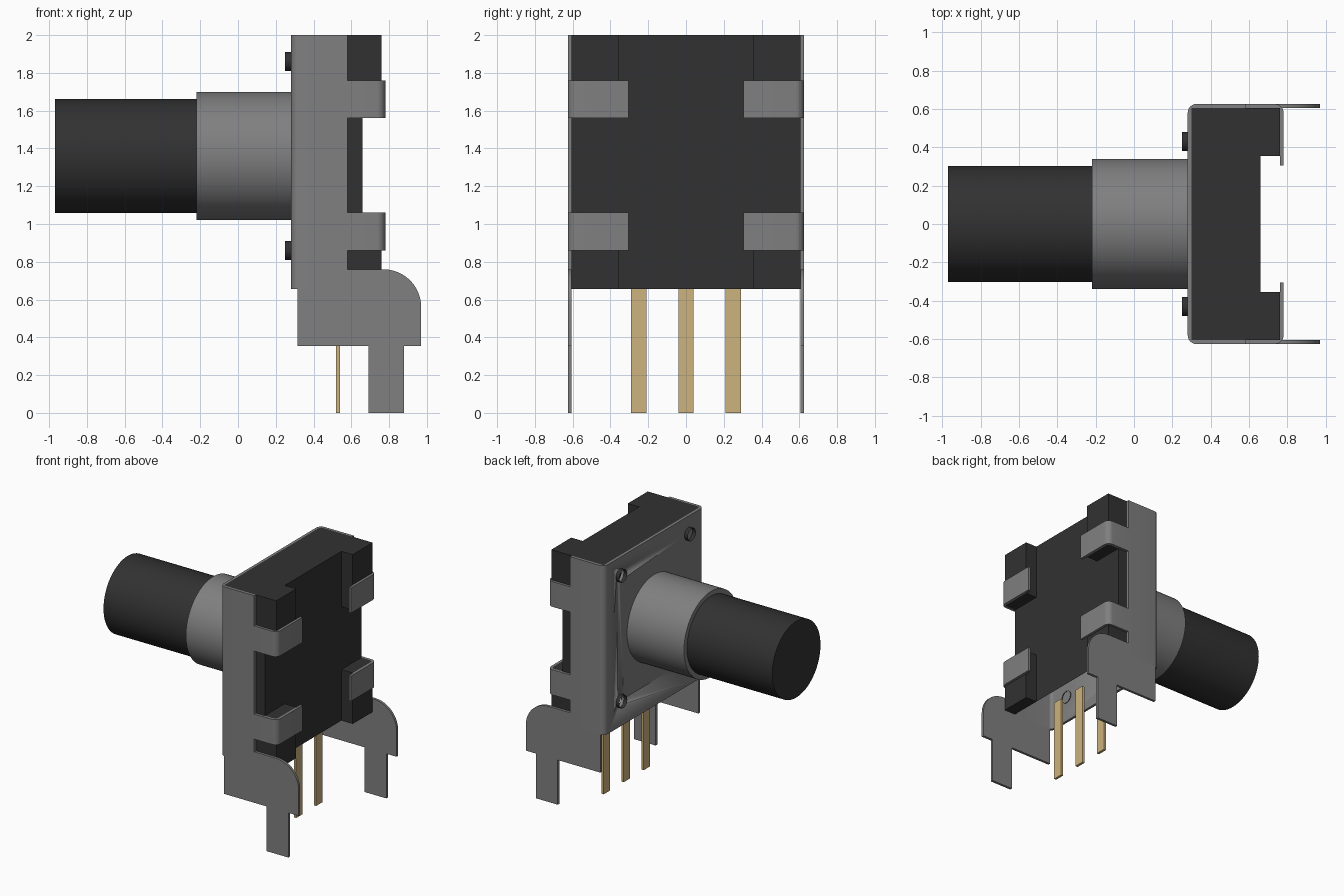
import bpy, bmesh, math
from mathutils import Vector

cube = bpy.data.objects.get("Cube")
if cube:
    bpy.data.objects.remove(cube, do_unlink=True)


def material(name, rgb):
    m = bpy.data.materials.new(name)
    m.use_nodes = True
    col = (*rgb, 1.0)
    m.diffuse_color = col
    m.node_tree.nodes["Principled BSDF"].inputs["Base Color"].default_value = col
    return m


BLACK = material("black plastic", (0.031, 0.031, 0.031))
GREY = material("grey metal", (0.215, 0.215, 0.215))
GOLD = material("gold contact", (0.61, 0.45, 0.21))


def finish(bm, name, mat, smooth=False, fix_normals=True):
    if fix_normals:
        bmesh.ops.recalc_face_normals(bm, faces=bm.faces)
    me = bpy.data.meshes.new(name)
    bm.to_mesh(me)
    bm.free()
    me.materials.append(mat)
    ob = bpy.data.objects.new(name, me)
    bpy.context.collection.objects.link(ob)
    if smooth:
        bpy.ops.object.select_all(action='DESELECT')
        ob.select_set(True)
        bpy.context.view_layer.objects.active = ob
        bpy.ops.object.shade_smooth_by_angle(angle=math.radians(35))
    return ob


def box(name, lo, hi, mat, open_dirs=()):
    """Box between two corners; faces whose normal is in open_dirs are removed."""
    bm = bmesh.new()
    bmesh.ops.create_cube(bm, size=1)
    lo, hi = Vector(lo), Vector(hi)
    for v in bm.verts:
        v.co = Vector([lo[i] + (v.co[i] + 0.5) * (hi[i] - lo[i]) for i in range(3)])
    bm.normal_update()
    gone = [f for f in bm.faces if any(f.normal.dot(Vector(d)) > 0.9 for d in open_dirs)]
    bmesh.ops.delete(bm, geom=gone, context='FACES')
    return finish(bm, name, mat, fix_normals=not open_dirs)


def prism(name, outline, axis, a, b, mat, smooth=False):
    """Extrude an outline along z (xy outline) or y (xz outline) from a to b."""
    bm = bmesh.new()
    place = (lambda p: (p[0], p[1], a)) if axis == 'z' else (lambda p: (p[0], a, p[1]))
    face = bm.faces.new([bm.verts.new(place(p)) for p in outline])
    ext = bmesh.ops.extrude_face_region(bm, geom=[face])
    move = (0, 0, b - a) if axis == 'z' else (0, b - a, 0)
    bmesh.ops.translate(bm, vec=move,
                        verts=[g for g in ext["geom"] if isinstance(g, bmesh.types.BMVert)])
    return finish(bm, name, mat, smooth)


def cylinder_x(name, x0, x1, r, y, z, mat, caps=True, n=64):
    bm = bmesh.new()
    bmesh.ops.create_cone(bm, cap_ends=caps, segments=n, radius1=r, radius2=r, depth=x1 - x0)
    for v in bm.verts:
        v.co = ((x0 + x1) / 2 + v.co.z, y + v.co.x, z + v.co.y)
    return finish(bm, name, mat, smooth=True)


def arc(cx, cy, r, a0, a1, n=8):
    return [(cx + r * math.cos(math.radians(a0 + (a1 - a0) * i / n)),
             cy + r * math.sin(math.radians(a0 + (a1 - a0) * i / n))) for i in range(n + 1)]


BOTTOM, TOP, AXIS_Z = 0.655, 2.0, 1.36
X0, X1, XS = 0.28, 0.78, 0.58      # bracket front, clip back, side plate edge
Y, T, R = 0.625, 0.02, 0.045       # bracket half width, sheet thickness, bend radius

# Shaft and threaded collar
cylinder_x("shaft", -0.97, -0.22, 0.303, 0, AXIS_Z, BLACK)
cylinder_x("collar", -0.22, X0 + 0.01, 0.34, 0, AXIS_Z, GREY)

# Plastic housing, hollow towards the front plate and the underside
box("housing", (X0 + T, -Y + T, BOTTOM), (0.66, Y - T, TOP), BLACK, [(0, 0, -1), (-1, 0, 0)])
for s, side in ((1, "back"), (-1, "front")):
    for z0, z1, level in ((BOTTOM, 1.06, "lower"), (1.56, TOP, "upper")):
        ya, yb = sorted((s * 0.355, s * (Y - T)))
        box(f"{side}_{level}_corner_block", (0.66, ya, z0), (0.76, yb, z1), BLACK)

# U-shaped sheet metal bracket
half_out = [(XS, Y)] + arc(X0 + R, Y - R, R, 90, 180)
half_in = [(XS, Y - T)] + arc(X0 + R, Y - R, R - T, 90, 180)
mirror = lambda pts: [(x, -y) for x, y in reversed(pts)]
outline = half_out + mirror(half_out) + list(reversed(half_in + mirror(half_in)))
bracket = prism("bracket", outline, 'z', BOTTOM, TOP, GREY, smooth=True)

# Four rivet holes through the bracket, each lined with a hollow peg
for s, side in ((1, "back"), (-1, "front")):
    for z, level in ((0.86, "lower"), (1.86, "upper")):
        cutter = cylinder_x("hole_cutter", X0 - 0.1, X0 + 0.1, 0.049, s * 0.43, z, GREY, n=24)
        cutter.hide_render = True
        mod = bracket.modifiers.new("hole", 'BOOLEAN')
        mod.operation, mod.solver, mod.object = 'DIFFERENCE', 'EXACT', cutter
        bpy.ops.object.select_all(action='DESELECT')
        bracket.select_set(True)
        bpy.context.view_layer.objects.active = bracket
        bpy.ops.object.modifier_apply(modifier=mod.name)
        bpy.data.objects.remove(cutter, do_unlink=True)
        cylinder_x(f"{side}_{level}_peg", 0.25, X0 + T + 0.005, 0.05, s * 0.43, z,
                   BLACK, caps=False, n=24)

# Mounting feet: side plates with a rounded shoulder and a narrow leg
foot = ([(0.315, 0.355), (0.69, 0.355), (0.69, 0), (0.88, 0), (0.88, 0.355), (0.97, 0.355)]
        + arc(0.77, 0.56, 0.20, 0, 90, 12)
        + [(XS, 0.76), (XS, BOTTOM), (0.315, BOTTOM)])
# Clip: short strip that bends inward over the housing
clip = ([(XS, Y)] + arc(X1 - R, Y - R, R, 90, 0) + [(X1, 0.305), (X1 - T, 0.305)]
        + arc(X1 - R, Y - R, R - T, 0, 90) + [(XS, Y - T)])
for s, side in ((1, "back"), (-1, "front")):
    prism(f"{side}_mounting_foot", foot, 'y', s * (Y - T), s * Y, GREY, smooth=True)
    for z, level in ((0.86, "lower"), (1.56, "upper")):
        prism(f"{side}_{level}_clip", [(x, s * y) for x, y in clip], 'z', z, z + 0.20,
              GREY, smooth=True)

# Contact pins
for i, y in enumerate((-0.25, 0, 0.25)):
    box(f"contact_pin_{i + 1}", (0.52, y - 0.04, 0), (0.54, y + 0.04, BOTTOM + 0.005), GOLD)
